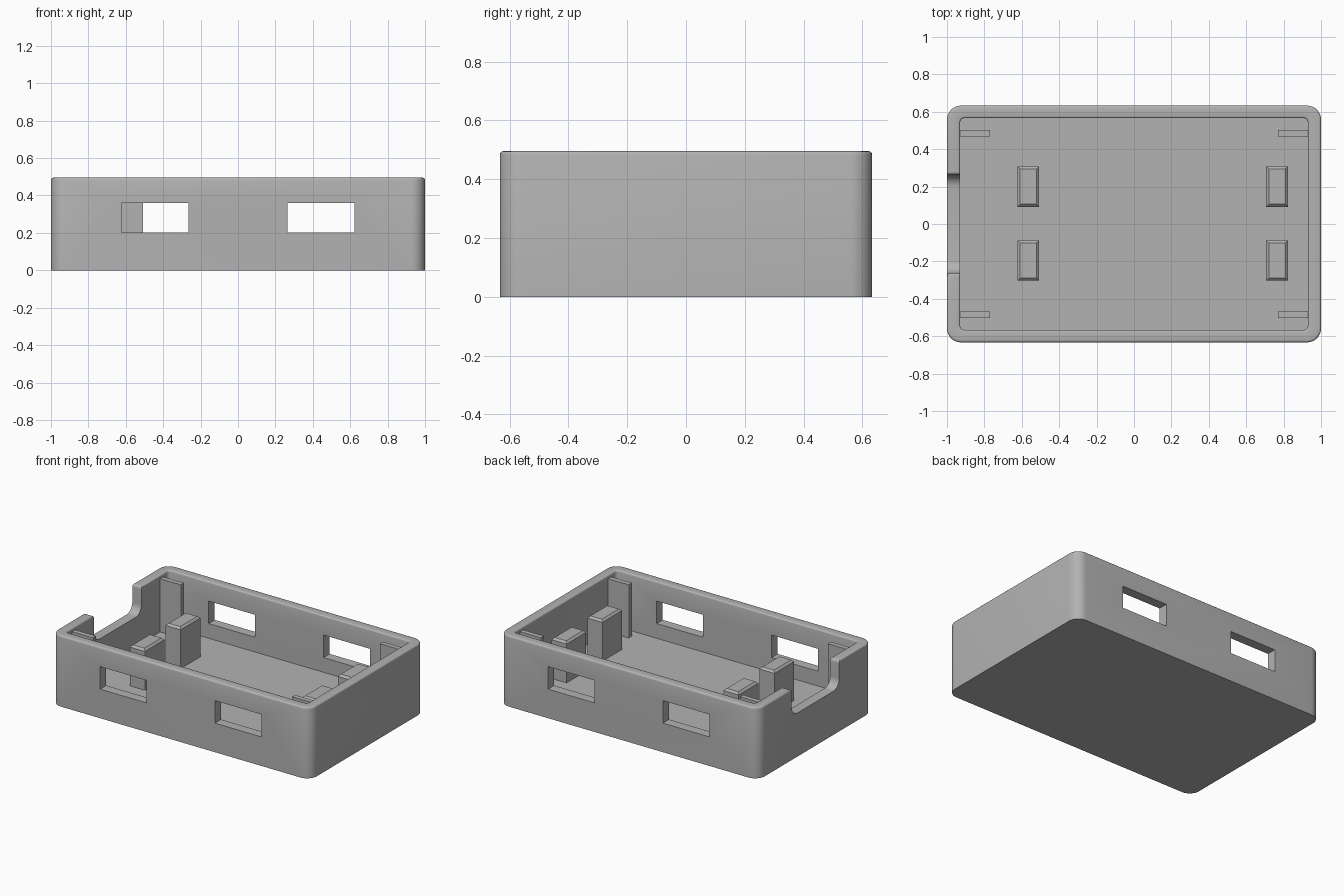
import bpy, bmesh, math
from mathutils import Vector

if "Cube" in bpy.data.objects:
    bpy.data.objects.remove(bpy.data.objects["Cube"])

grey = bpy.data.materials.new("case grey")
grey.diffuse_color = (0.45, 0.45, 0.45, 1)
grey.use_nodes = True
grey.node_tree.nodes["Principled BSDF"].inputs["Base Color"].default_value = grey.diffuse_color

HX, HY, H = 1.0, 0.633, 0.495     # outer half sizes and height
IX, IY, FLOOR = 0.93, 0.566, 0.10  # inner half sizes and floor level


def make_object(name, bm):
    bmesh.ops.recalc_face_normals(bm, faces=bm.faces[:])
    mesh = bpy.data.meshes.new(name)
    bm.to_mesh(mesh)
    bm.free()
    mesh.materials.append(grey)
    obj = bpy.data.objects.new(name, mesh)
    bpy.context.collection.objects.link(obj)
    return obj


def box(name, x0, x1, y0, y1, z0, z1, top_bevel=0):
    bm = bmesh.new()
    bmesh.ops.create_cube(bm, size=1)
    for v in bm.verts:
        v.co = Vector(((x0 + x1) / 2 + v.co.x * (x1 - x0),
                       (y0 + y1) / 2 + v.co.y * (y1 - y0),
                       (z0 + z1) / 2 + v.co.z * (z1 - z0)))
    if top_bevel:
        edges = [e for e in bm.edges if all(v.co.z > z1 - 1e-4 for v in e.verts)]
        bmesh.ops.bevel(bm, geom=edges, offset=top_bevel, segments=1, affect='EDGES')
    return make_object(name, bm)


def arc(cx, cy, r, a0, a1, n=8):
    return [(cx + r * math.cos(math.radians(a0 + (a1 - a0) * i / n)),
             cy + r * math.sin(math.radians(a0 + (a1 - a0) * i / n))) for i in range(n + 1)]


def rounded_rect(hx, hy, r):
    return (arc(hx - r, hy - r, r, 0, 90) + arc(r - hx, hy - r, r, 90, 180)
            + arc(r - hx, r - hy, r, 180, 270) + arc(hx - r, r - hy, r, 270, 360))


# Tray shell: rounded rings from the underside, over the rim, down to the floor
rings = [(HX, HY, 0.075, 0)]
for out, z in arc(-0.012, H - 0.012, 0.012, 0, 90, 3):
    rings.append((HX + out, HY + out, 0.075 + out, z))
for out, z in arc(0.010, H - 0.010, 0.010, 90, 180, 3):
    rings.append((IX + out, IY + out, 0.025 + out, z))
rings.append((IX, IY, 0.025, FLOOR))
bm = bmesh.new()
loops = [[bm.verts.new((x, y, z)) for x, y in rounded_rect(hx, hy, r)]
         for hx, hy, r, z in rings]
count = len(loops[0])
for a, b in zip(loops, loops[1:]):
    for i in range(count):
        j = (i + 1) % count
        bm.faces.new((a[i], a[j], b[j], b[i]))
bm.faces.new(loops[0])
bm.faces.new(loops[-1])
tray = make_object("tray_shell", bm)

# Windows through the front and back walls
cutters = [box("window_cutter", s * 0.444 - 0.179, s * 0.444 + 0.179, -0.8, 0.8, 0.203, 0.36)
           for s in (-1, 1)]

# Cable notch in the left wall, rounded at its floor and at its lip
side, bottom, lip = 0.262, 0.305, 0.02
half = (arc(side - 0.065, bottom + 0.065, 0.065, -90, 0)
        + arc(side + lip, H - lip, lip, 180, 90, 5) + [(side + lip, 0.7)])
profile = half + [(-y, z) for y, z in reversed(half)]
bm = bmesh.new()
face = bm.faces.new([bm.verts.new((-1.2, y, z)) for y, z in profile])
grown = bmesh.ops.extrude_face_region(bm, geom=[face])
for v in grown["geom"]:
    if isinstance(v, bmesh.types.BMVert):
        v.co.x = -0.85
cutters.append(make_object("notch_cutter", bm))

# Cut the openings and remove the cutters
bpy.context.view_layer.objects.active = tray
for cutter in cutters:
    mod = tray.modifiers.new("opening", 'BOOLEAN')
    mod.operation, mod.solver, mod.object = 'DIFFERENCE', 'EXACT', cutter
    bpy.ops.object.modifier_apply(modifier=mod.name)
    bpy.data.objects.remove(cutter)
tray.select_set(True)
bpy.ops.object.shade_smooth_by_angle(angle=math.radians(35))

# Four support posts with bevelled tops
for x in (-0.565, 0.765):
    for y in (-0.195, 0.2):
        box("support_post", x - 0.058, x + 0.058, y - 0.108, y + 0.108,
            FLOOR - 0.02, 0.385, 0.014)

# Four thin ribs on the end walls
for sx in (-1, 1):
    for sy in (-1, 1):
        x0, x1 = sorted((sx * 0.77, sx * 0.945))
        y0, y1 = sorted((sy * 0.468, sy * 0.502))
        box("guide_rib", x0, x1, y0, y1, FLOOR - 0.02, 0.472)
